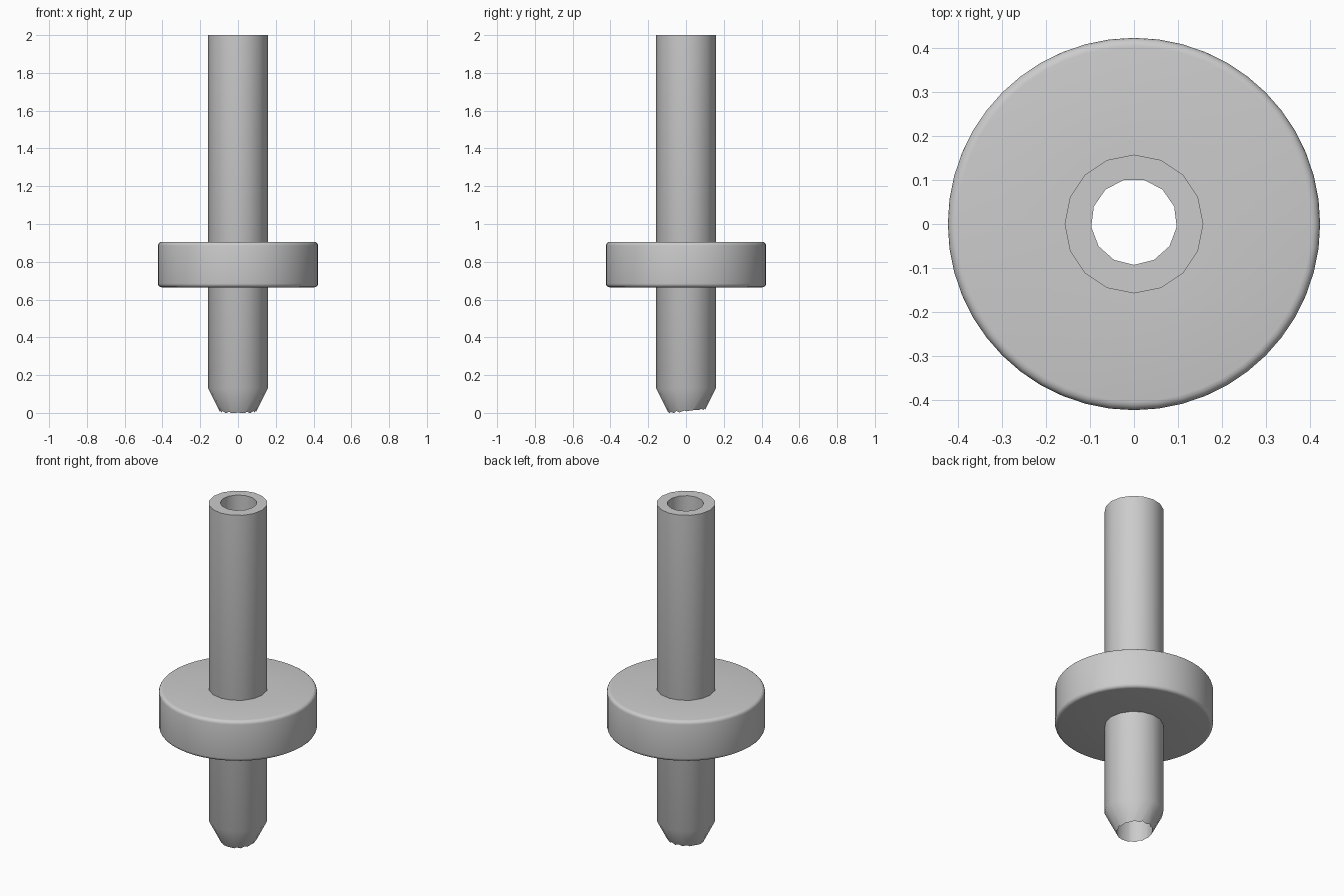
import bpy, bmesh, math

cube = bpy.data.objects.get("Cube")
if cube:
    bpy.data.objects.remove(cube, do_unlink=True)

grey = bpy.data.materials.new("plain grey")
grey.use_nodes = True
colour = (0.6, 0.6, 0.6, 1)
grey.diffuse_color = colour
grey.node_tree.nodes["Principled BSDF"].inputs["Base Color"].default_value = colour


def lathe(name, profile, sides, start=0.0, y=0.0, closed=False):
    """Turn a (radius, height) profile round z; cap its ends or join them."""
    bm = bmesh.new()
    rings = []
    for r, z in profile:
        angles = [start + math.tau * i / sides for i in range(sides)]
        rings.append([bm.verts.new((r * math.cos(a), y + r * math.sin(a), z)) for a in angles])
    pairs = list(zip(rings, rings[1:]))
    if closed:
        pairs.append((rings[-1], rings[0]))
    else:
        bm.faces.new(rings[0])
        bm.faces.new(rings[-1])
    for low, high in pairs:
        for i in range(sides):
            j = (i + 1) % sides
            bm.faces.new((low[i], low[j], high[j], high[i]))
    bmesh.ops.recalc_face_normals(bm, faces=bm.faces)
    mesh = bpy.data.meshes.new(name)
    bm.to_mesh(mesh)
    bm.free()
    mesh.materials.append(grey)
    obj = bpy.data.objects.new(name, mesh)
    bpy.context.collection.objects.link(obj)
    return obj


def smooth(obj, degrees):
    bpy.ops.object.select_all(action="DESELECT")
    obj.select_set(True)
    bpy.context.view_layer.objects.active = obj
    bpy.ops.object.shade_smooth_by_angle(angle=math.radians(degrees))


# Tube with a tapered nose, bored through slightly off centre
tube = lathe("tube", [(0.07, -0.044), (0.158, 0.13), (0.158, 2.0)], 16)
bore = lathe("bore_cutter", [(0.098, -0.2), (0.098, 2.2)], 13, -math.pi / 2, 0.005)
cut = tube.modifiers.new("bore", "BOOLEAN")
cut.operation = "DIFFERENCE"
cut.solver = "EXACT"
cut.object = bore
bpy.context.view_layer.objects.active = tube
tube.select_set(True)
bpy.ops.object.modifier_apply(modifier=cut.name)
bpy.data.objects.remove(bore, do_unlink=True)
smooth(tube, 29)

# Collar disc with rounded rims, open in the middle for the tube
radius, low, high, rim = 0.424, 0.665, 0.905, 0.02
section = [(0.145, low)]
for z, first in ((low + rim, -90), (high - rim, 0)):
    for step in range(5):
        a = math.radians(first + 22.5 * step)
        section.append((radius - rim + rim * math.cos(a), z + rim * math.sin(a)))
section.append((0.145, high))
collar = lathe("collar", section, 48, closed=True)
smooth(collar, 30)
